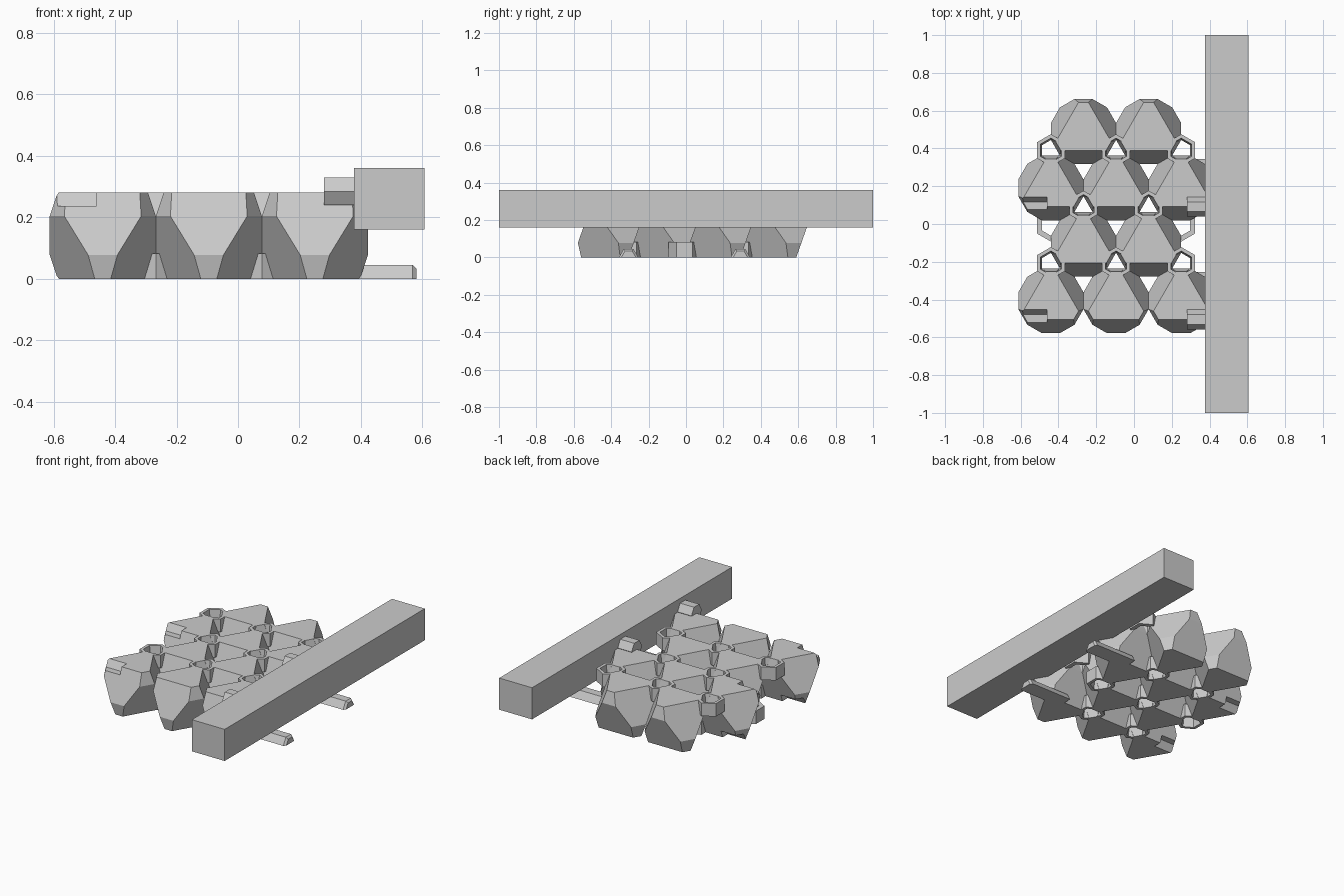
import bpy, bmesh, math
from mathutils import Vector

if "Cube" in bpy.data.objects:
    bpy.data.objects.remove(bpy.data.objects["Cube"])

A = 0.345                      # tile edge / spacing
H = A * math.sqrt(2 / 3)       # tile height
ROW = A * math.sqrt(3) / 2     # row spacing
R = A / math.sqrt(3)           # triangle circumradius
CENTRE_Y = [0.49 - ROW * i for i in range(4)]
ROWS = [(-0.2675, 0.0775), (-0.44, -0.095, 0.25)] * 2

grey = bpy.data.materials.new("grey")
grey.diffuse_color = (0.6, 0.6, 0.6, 1)
grey.use_nodes = True
grey.node_tree.nodes["Principled BSDF"].inputs["Base Color"].default_value = grey.diffuse_color


def make(name, bm):
    bmesh.ops.recalc_face_normals(bm, faces=bm.faces)
    me = bpy.data.meshes.new(name)
    bm.to_mesh(me)
    bm.free()
    me.materials.append(grey)
    ob = bpy.data.objects.new(name, me)
    bpy.context.collection.objects.link(ob)
    return ob


def hull(name, points):
    bm = bmesh.new()
    for p in points:
        bm.verts.new(p)
    bmesh.ops.convex_hull(bm, input=bm.verts)
    bmesh.ops.dissolve_limit(bm, angle_limit=0.01, verts=bm.verts, edges=bm.edges)
    return make(name, bm)


def tile(name, cx, cy):
    """Octahedron resting on a triangle, with its six corners cut off."""
    bm = bmesh.new()
    corners = []
    for k in range(6):
        a = math.radians(90 + 60 * k)
        top = k % 2 == 0
        corners.append((Vector((math.cos(a), math.sin(a), 0)), top))
    for u, top in corners:
        bm.verts.new(Vector((cx, cy, H if top else 0)) + u * R)
    bmesh.ops.convex_hull(bm, input=bm.verts)
    bmesh.ops.dissolve_limit(bm, angle_limit=0.01, verts=bm.verts, edges=bm.edges)
    for u, top in corners:
        s = 1 if top else -1
        co = Vector((cx, cy, H if top else 0)) + u * (R - 0.045)
        no = (u * 0.08 + Vector((0, 0, s * 0.018))).normalized()
        cut = bmesh.ops.bisect_plane(bm, geom=bm.verts[:] + bm.edges[:] + bm.faces[:],
                                     plane_co=co, plane_no=no, clear_outer=True)
        edges = [e for e in cut["geom_cut"] if isinstance(e, bmesh.types.BMEdge)]
        bmesh.ops.contextual_create(bm, geom=edges)
    return make(name, bm)


def hex_section(r, half=False):
    """Hexagon in y/z with points to the sides; optionally the upper half."""
    return [(r * math.cos(math.radians(60 * k)), r * math.sin(math.radians(60 * k)))
            for k in range(4 if half else 6)]


def rod(name, x0, x1, y, z, half=False, tip=0.0):
    pts = []
    for py, pz in hex_section(0.052, half):
        pts += [(x0, y + py, z + pz), (x1 - tip, y + py, z + pz)]
        if tip:
            pts.append((x1, y + py * 0.75, z + pz * 0.75))
    return hull(name, pts)


def ring(name, x, y, z0, z1, chamfer_top):
    """Hexagonal tube with a bevelled bore."""
    wide, narrow = 0.064, 0.054
    lo, hi = (narrow, wide) if chamfer_top else (wide, narrow)
    loops = [(0.085, z0), (0.085, z1), (hi, z1), (lo, z0)]
    bm = bmesh.new()
    vs = [[bm.verts.new((x + r * math.cos(math.radians(30 + 60 * k)),
                         y + r * math.sin(math.radians(30 + 60 * k)), z))
           for k in range(6)] for r, z in loops]
    for i in range(4):
        for k in range(6):
            n, m = (i + 1) % 4, (k + 1) % 6
            bm.faces.new((vs[i][k], vs[i][m], vs[n][m], vs[n][k]))
    return make(name, bm)


# Interlocking tiles, with rod grooves in the left column
for i, (cy, xs) in enumerate(zip(CENTRE_Y, ROWS)):
    for j, cx in enumerate(xs):
        ob = tile(f"tile_{i}_{j}", cx, cy)
        if i % 2 and j == 0:
            for y, z in ((cy - R / 2, H), (cy + R / 2, 0)):
                cutter = rod("groove_cutter", -0.7, -0.46, y, z)
                cutter.hide_render = True
                cutter.hide_viewport = True
                mod = ob.modifiers.new("groove", "BOOLEAN")
                mod.operation = "DIFFERENCE"
                mod.solver = "EXACT"
                mod.object = cutter

# Hexagonal connector rings at the shared upper and lower corners
for i in range(3):
    wide = ROWS[1] if i % 2 == 0 else ROWS[0]
    for x in wide:
        ring("upper_ring", x, CENTRE_Y[i] - R / 2, H - 0.082, H, True)
    for x in ROWS[i]:
        ring("lower_ring", x, CENTRE_Y[i] - R, 0, 0.082, False)

# Pegs on the right column
for cy in (CENTRE_Y[1], CENTRE_Y[3]):
    rod("upper_peg", 0.28, 0.58, cy - R / 2, H + 0.003, tip=0.012)
    rod("lower_peg", 0.28, 0.58, cy + R / 2, 0, half=True, tip=0.012)

# Long beam
hull("beam", [(x, y, z) for x in (0.377, 0.607) for y in (-1, 1) for z in (0.16, 0.36)])
